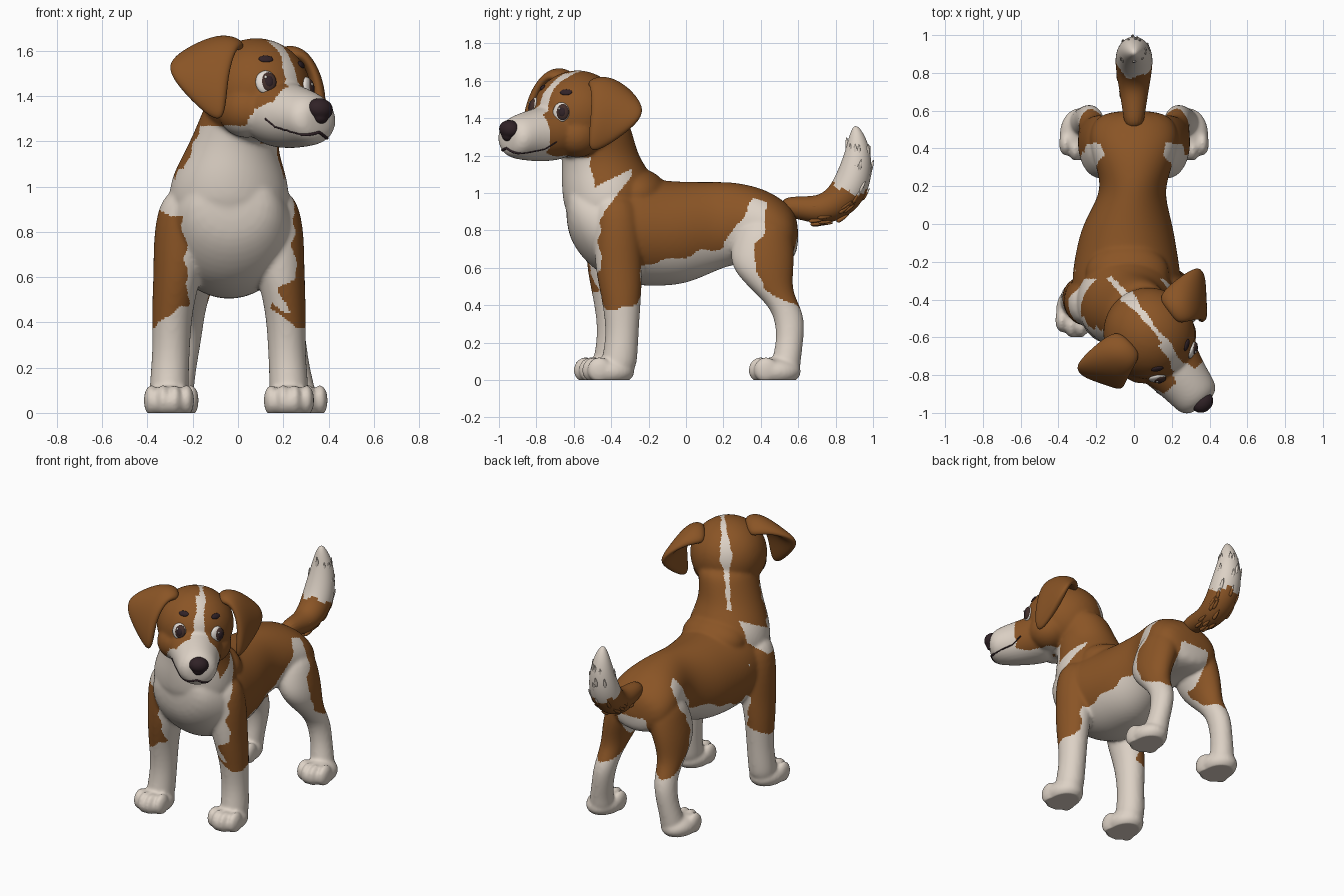
import bpy, bmesh, random
from math import sin, cos, pi, radians
from mathutils import Vector, Matrix
from mathutils.bvhtree import BVHTree

random.seed(4)
if "Cube" in bpy.data.objects:
    bpy.data.objects.remove(bpy.data.objects["Cube"])


def material(name, r, g, b):
    m = bpy.data.materials.new(name)
    m.use_nodes = True
    m.diffuse_color = (r, g, b, 1)
    node = next(n for n in m.node_tree.nodes if n.type == 'BSDF_PRINCIPLED')
    node.inputs["Base Color"].default_value = (r, g, b, 1)
    node.inputs["Roughness"].default_value = 0.8
    return m


BROWN = material("brown fur", .255, .09, .019)
WHITE = material("white fur", .72, .64, .56)
DARK = material("dark nose", .03, .016, .02)
IRIS = material("dark brown iris", .055, .028, .024)
EYE = material("eye white", .76, .71, .66)

# Head frame: forward, left, up, turned towards the left and tilted a little
HEAD = (Matrix.Translation((.08, -.58, 1.42))
        @ Matrix.Rotation(radians(-51), 4, 'Z') @ Matrix.Rotation(radians(-7), 4, 'X'))
HEAD_INV = HEAD.inverted()


def loft(bm, rings, mat=Matrix(), n=16):
    """Closed tube through rings of (centre, half axis, half axis)."""
    loops = []
    for c, a, b in rings:
        c, a, b = Vector(c), Vector(a), Vector(b)
        loops.append([bm.verts.new(mat @ (c + a * cos(2 * pi * i / n) + b * sin(2 * pi * i / n)))
                      for i in range(n)])
    for p, q in zip(loops, loops[1:]):
        for i in range(n):
            j = (i + 1) % n
            bm.faces.new((p[i], p[j], q[j], q[i]))
    bm.faces.new(loops[0][::-1])
    bm.faces.new(loops[-1])


def blob(bm, centre, radii, mat=Matrix()):
    m = mat @ Matrix.Translation(centre) @ Matrix.Diagonal((*radii, 1))
    bmesh.ops.create_icosphere(bm, subdivisions=3, radius=1, matrix=m)


def finish(bm, name, mats, mods=(), rule=None):
    """Turn a bmesh into a smooth object, bake modifiers, colour by rule."""
    bmesh.ops.recalc_face_normals(bm, faces=bm.faces[:])
    me = bpy.data.meshes.new(name)
    bm.to_mesh(me)
    bm.free()
    ob = bpy.data.objects.new(name, me)
    bpy.context.scene.collection.objects.link(ob)
    for kind, props in mods:
        mod = ob.modifiers.new(kind.title(), kind)
        for k, v in props.items():
            setattr(mod, k, v)
    if mods:
        bpy.context.view_layer.update()
        dg = bpy.context.evaluated_depsgraph_get()
        baked = bpy.data.meshes.new_from_object(ob.evaluated_get(dg))
        ob.modifiers.clear()
        ob.data = me = baked
    me.materials.clear()
    for m in mats:
        me.materials.append(m)
    for p in me.polygons:
        p.use_smooth = True
        p.material_index = int(rule(p.center)) if rule else 0
    return ob


def is_white(p):
    """Coat pattern: true where the fur is white."""
    x, y, z = p
    u, v, w = HEAD_INV @ p
    wob = .012 * sin(31 * y + 17 * z) + .008 * sin(53 * z + 40 * x)
    throat = x > -.235 + .45 * (z - 1.1) + wob * .5
    if z > 1.19 + wob * .5:                       # blaze, muzzle and throat
        if throat and w < -.175 and x < .1 and y < -.53:
            return True
        if u > .08:
            most = .115 if v > 0 else .165
            snout = u > .295 + wob * .5 and w < .01
            return snout or abs(v) < min(most, max(.03, .03 + (.05 - w) * .9)) + wob * .4
        return abs(v - .03 + .09 * w) < max(.017, .038 - .2 * abs(w - .08)) + wob * .4
    if y < -.24:                                  # chest, shoulders, front legs
        if z > .88 + wob:
            low = .91 + 1.3 * (y + .43) if x > 0 else .87 + .9 * (y + .43)
            spur = y < -.29 and low < z < 1.03 + .5 * (y + .49)
            return (y < -.5 + wob and (throat or z < 1.08)) or spur
        out = abs(x + .04)
        if x > 0:
            fore = y < -.455 + wob and (z > .55 + .5 * (x - .17) or x < .17 + .6 * (.55 - z))
        else:
            fore = y < -.565 + wob
        return (fore or out < .18 + .5 * max(0, y + .4) + wob
                or z < .36 + .5 * abs(y + .37) + .6 * max(0, .3 - out) + wob)
    if y < .2:                                    # belly
        return z < .67 + .25 * y + wob
    band = z < min(.96, .72 + 1.5 * (y - .2)) + wob and y < .365 + .25 * abs(z - .64) + wob
    inner = abs(x) < .11 and z < .76
    return band or inner or z < .42 + .5 * (.55 - y) + wob


# Body, neck, head and legs fused into one soft skin
bm = bmesh.new()
torso = [(-.645, -.03, .93, .15, .13), (-.57, -.03, .88, .235, .22), (-.45, -.035, .815, .285, .265),
         (-.3, -.04, .8, .3, .3), (-.15, -.04, .785, .275, .29), (0, -.035, .785, .245, .28),
         (.15, -.01, .82, .175, .245), (.25, 0, .84, .185, .225), (.4, 0, .83, .24, .205),
         (.51, 0, .8, .242, .175), (.605, 0, .77, .17, .12)]
loft(bm, [((cx, y, cz), (rx, 0, 0), (0, 0, rz)) for y, cx, cz, rx, rz in torso])


def column(rows, side=1, mid=0, dy=0):
    """Upright tube of level ovals, optionally mirrored across x = mid."""
    loft(bm, [((mid + side * (x - mid), y + dy, z), (rx, 0, 0), (0, ry, 0))
              for x, y, z, rx, ry in rows])


column([(-.04, -.42, .82, .27, .22), (-.04, -.41, 1, .275, .26), (-.035, -.425, 1.1, .235, .245),
        (-.02, -.46, 1.2, .195, .207), (.02, -.49, 1.32, .185, .21), (.05, -.52, 1.43, .17, .2)])
blob(bm, (-.035, -.265, .99), (.225, .17, .145))  # withers

blob(bm, (0, 0, 0), (.25, .245, .239), HEAD)
muzzle = [(.05, -.08, .19, .155), (.19, -.1, .175, .155), (.29, -.112, .147, .143),
          (.385, -.12, .132, .125), (.44, -.127, .122, .108), (.477, -.132, .075, .065)]
loft(bm, [((u, 0, w), (0, rv, 0), (0, 0, rw)) for u, w, rv, rw in muzzle], HEAD)
for s in (1, -1):
    blob(bm, (.08, s * .11, -.1), (.13, .125, .12), HEAD)

front_leg = [(.14, -.38, 1.0, .1, .11), (.17, -.365, .84, .127, .135), (.187, -.36, .6, .108, .13),
             (.212, -.347, .46, .092, .111), (.215, -.338, .27, .083, .087),
             (.225, -.352, .13, .088, .096), (.225, -.37, .02, .09, .1)]
hind_leg = [(.12, .42, .88, .115, .13), (.155, .41, .73, .122, .175), (.197, .405, .6, .105, .175),
            (.217, .46, .48, .08, .107), (.222, .53, .39, .071, .086), (.233, .557, .31, .07, .08),
            (.25, .555, .2, .068, .073), (.27, .535, .1, .075, .08), (.27, .53, .02, .08, .08)]


def paw(x, y):
    blob(bm, (x, y, .045), (.11, .142, .078))
    for k in (-1.5, -.5, .5, 1.5):
        blob(bm, (x + k * .052, y - .08 + .014 * k * k, .055), (.034, .066, .07))


for s in (1, -1):
    step = 0 if s > 0 else -.045
    column(front_leg, s, -.04, step)
    paw(-.04 + s * .265, -.415 + step)
    column(hind_leg, s)
    paw(s * .285, .475)

body = finish(bm, "body", [BROWN, WHITE],
              [('SUBSURF', dict(levels=2)),
               ('REMESH', dict(mode='VOXEL', voxel_size=.0095)),
               ('SMOOTH', dict(factor=.5, iterations=13))], is_white)
for vert in body.data.vertices:                   # flat soles
    vert.co.z = max(vert.co.z, 0)
skin = BVHTree.FromPolygons([v.co for v in body.data.vertices],
                            [p.vertices[:] for p in body.data.polygons])

# Floppy ears, root to hem
ear_grid = [[(.06, .12, .17), (-.03, .13, .2), (-.12, .13, .13)],
            [(.09, .2, .19), (-.03, .235, .228), (-.14, .245, .165)],
            [(.13, .27, .03), (.02, .34, .1), (-.125, .445, .08)],
            [(.14, .265, -.18), (.07, .31, -.165), (-.06, .41, -.02)]]
for s, label in ((1, "left"), (-1, "right")):
    bm = bmesh.new()
    g = [[bm.verts.new(HEAD @ Vector((u, s * v, w))) for u, v, w in row] for row in ear_grid]
    for r, q in zip(g, g[1:]):
        for i in range(2):
            bm.faces.new((r[i], r[i + 1], q[i + 1], q[i]))
    finish(bm, label + "_ear", [BROWN], [('SOLIDIFY', dict(thickness=.065, offset=0)),
                                         ('SUBSURF', dict(levels=3))])

# Bushy upturned tail with a white tip
path = [(.5, .93, .05), (.62, .92, .064), (.72, .905, .082), (.82, .95, .098), (.88, 1.03, .102),
        (.91, 1.13, .09), (.92, 1.23, .068), (.913, 1.31, .042), (.905, 1.36, .012)]
bm = bmesh.new()
rings = []
for i, (y, z, r) in enumerate(path):
    a, b = path[max(i - 1, 0)], path[min(i + 1, len(path) - 1)]
    t = Vector((0, b[0] - a[0], b[1] - a[1])).normalized()
    across = Vector((1, 0, 0)).cross(t)
    rings.append((Vector((0, y, z)), Vector((r, 0, 0)), across * r))
    for k in range(13 if 1 < i < 7 else 0):       # fur tufts
        ang = random.uniform(0, 2 * pi)
        out = Vector((cos(ang), 0, 0)) + across * sin(ang)
        lean = (t + out * .12).normalized()
        at = Vector((0, y, z)) + out * r * .86 + t * random.uniform(-.04, .03)
        m = (Matrix.Translation(at) @ lean.to_track_quat('Z', 'Y').to_matrix().to_4x4())
        bmesh.ops.create_cone(bm, cap_ends=True, segments=6, radius1=.022, radius2=.003,
                              depth=.09, matrix=m)
loft(bm, rings)
finish(bm, "tail", [BROWN, WHITE], [('SUBSURF', dict(levels=2))],
       lambda p: p.z > 1.02 + .02 * sin(60 * p.x) + .3 * (.88 - p.y))


# Face details set on the skin
def on_face(name, local, radii, mat, shift=(0, 0, 0)):
    loc, nor, *_ = skin.find_nearest(HEAD @ Vector(local))
    m = Matrix.Translation(loc) @ nor.to_track_quat('X', 'Z').to_matrix().to_4x4()
    part = bmesh.new()
    blob(part, shift, radii, m)
    return finish(part, name, [mat])


for s, label in ((1, "left"), (-1, "right")):
    spot = (.23, s * .131, .03)
    on_face(label + "_eyeball", spot, (.02, .046, .053), EYE)
    on_face(label + "_iris", spot, (.018, .036, .044), IRIS, (.008, .01, 0))
    on_face(label + "_pupil", spot, (.011, .021, .027), DARK, (.018, .011, 0))
    on_face(label + "_eye_glint", spot, (.005, .007, .007), EYE, (.025, -.004, .018))
    on_face(label + "_brow", (.2, s * .118, .155), (.009, .033, .018), DARK)

bm = bmesh.new()
blob(bm, (.46, 0, -.08), (.053, .062, .05), HEAD)
blob(bm, (.468, 0, -.11), (.033, .038, .035), HEAD)
finish(bm, "nose", [DARK], [('REMESH', dict(mode='VOXEL', voxel_size=.006)),
                            ('SMOOTH', dict(factor=.5, iterations=5))])

# Smiling mouth line, fuller under the nose
half = [(.26, .19, -.135), (.32, .17, -.195), (.4, .14, -.22), (.46, .06, -.205), (.485, 0, -.185)]
line = [Vector(p) for p in half] + [Vector((u, -v, w)) for u, v, w in half[-2::-1]]
pts = [a.lerp(b, k / 5) for a, b in zip(line, line[1:]) for k in range(5)]
curve = bpy.data.curves.new("mouth", 'CURVE')
curve.dimensions = '3D'
curve.bevel_depth = .0065
spline = curve.splines.new('POLY')
spline.points.add(len(pts) - 1)
for sp, p in zip(spline.points, pts):
    sp.co = (*skin.find_nearest(HEAD @ p)[0], 1)
    sp.radius = 1 if p.x > .44 else .6
curve.materials.append(DARK)
bpy.context.scene.collection.objects.link(bpy.data.objects.new("mouth", curve))
